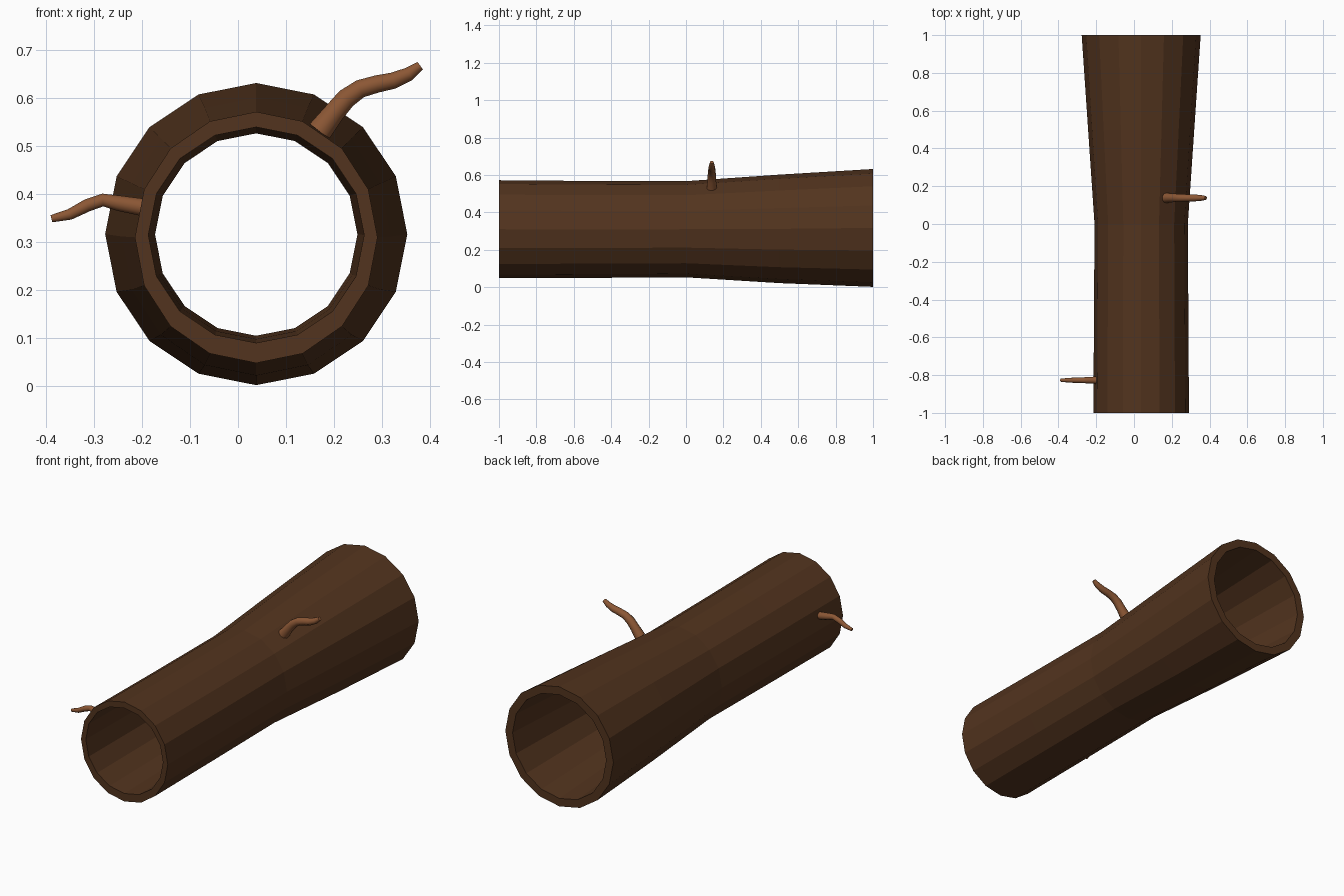
import bpy, bmesh, math
from mathutils import Vector

if "Cube" in bpy.data.objects:
    bpy.data.objects.remove(bpy.data.objects["Cube"])


def material(name, color):
    m = bpy.data.materials.new(name)
    m.diffuse_color = (*color, 1)
    m.use_nodes = True
    m.node_tree.nodes["Principled BSDF"].inputs["Base Color"].default_value = m.diffuse_color
    return m


def make_object(name, bm, mat):
    bmesh.ops.recalc_face_normals(bm, faces=bm.faces[:])
    me = bpy.data.meshes.new(name)
    bm.to_mesh(me)
    bm.free()
    me.materials.append(mat)
    ob = bpy.data.objects.new(name, me)
    bpy.context.collection.objects.link(ob)
    return ob


def bridge(bm, a, b):
    n = len(a)
    for i in range(n):
        bm.faces.new((a[i], a[(i + 1) % n], b[(i + 1) % n], b[i]))


bark = material("bark", (0.085, 0.034, 0.013))
twig = material("twig", (0.26, 0.095, 0.035))

# Hollow trunk: 16-sided rings as (y, centre z, x radius, z radius),
# along the outside and back through the inside
SIDES = 16
profile = [(-1, 0.310, 0.253, 0.262), (-0.5, 0.309, 0.250, 0.259),
           (0, 0.310, 0.247, 0.257), (0.5, 0.312, 0.281, 0.290),
           (1, 0.317, 0.315, 0.315),
           (1, 0.317, 0.273, 0.273), (0.5, 0.316, 0.242, 0.242),
           (0, 0.316, 0.211, 0.211), (-0.5, 0.316, 0.218, 0.218),
           (-1, 0.315, 0.225, 0.225)]
bm = bmesh.new()
rings = []
for y, cz, rx, rz in profile:
    angles = [math.tau * i / SIDES for i in range(SIDES)]
    rings.append([bm.verts.new((0.038 + rx * math.cos(a), y, cz + rz * math.sin(a)))
                  for a in angles])
for i, ring in enumerate(rings):
    bridge(bm, ring, rings[(i + 1) % len(rings)])
make_object("hollow_trunk", bm, bark)


# Tapered bent branch swept through (x, z, radius) points at a fixed y
def branch(name, y, points, sides=10):
    bm = bmesh.new()
    centres = [Vector((x, y, z)) for x, z, r in points]
    rings = []
    for i, c in enumerate(centres):
        t = (centres[min(i + 1, len(centres) - 1)] - centres[max(i - 1, 0)]).normalized()
        u = Vector((0, 1, 0))
        v = t.cross(u)
        r = points[i][2]
        rings.append([bm.verts.new(c + r * (u * math.cos(a) + v * math.sin(a)))
                      for a in (math.tau * k / sides for k in range(sides))])
    for a, b in zip(rings, rings[1:]):
        bridge(bm, a, b)
    bm.faces.new(rings[0])
    bm.faces.new(rings[-1])
    ob = make_object(name, bm, twig)
    bpy.context.view_layer.objects.active = ob
    ob.select_set(True)
    bpy.ops.object.shade_smooth_by_angle(angle=math.radians(40))
    ob.select_set(False)


branch("right_branch", 0.138, [
    (0.170, 0.531, 0.027), (0.201, 0.571, 0.023), (0.226, 0.600, 0.022),
    (0.255, 0.620, 0.020), (0.290, 0.630, 0.019), (0.324, 0.637, 0.018),
    (0.357, 0.651, 0.015), (0.380, 0.668, 0.010)])
branch("left_branch", -0.827, [
    (-0.200, 0.373, 0.019), (-0.247, 0.381, 0.017), (-0.282, 0.388, 0.014),
    (-0.314, 0.377, 0.014), (-0.351, 0.358, 0.012), (-0.389, 0.349, 0.008)])
